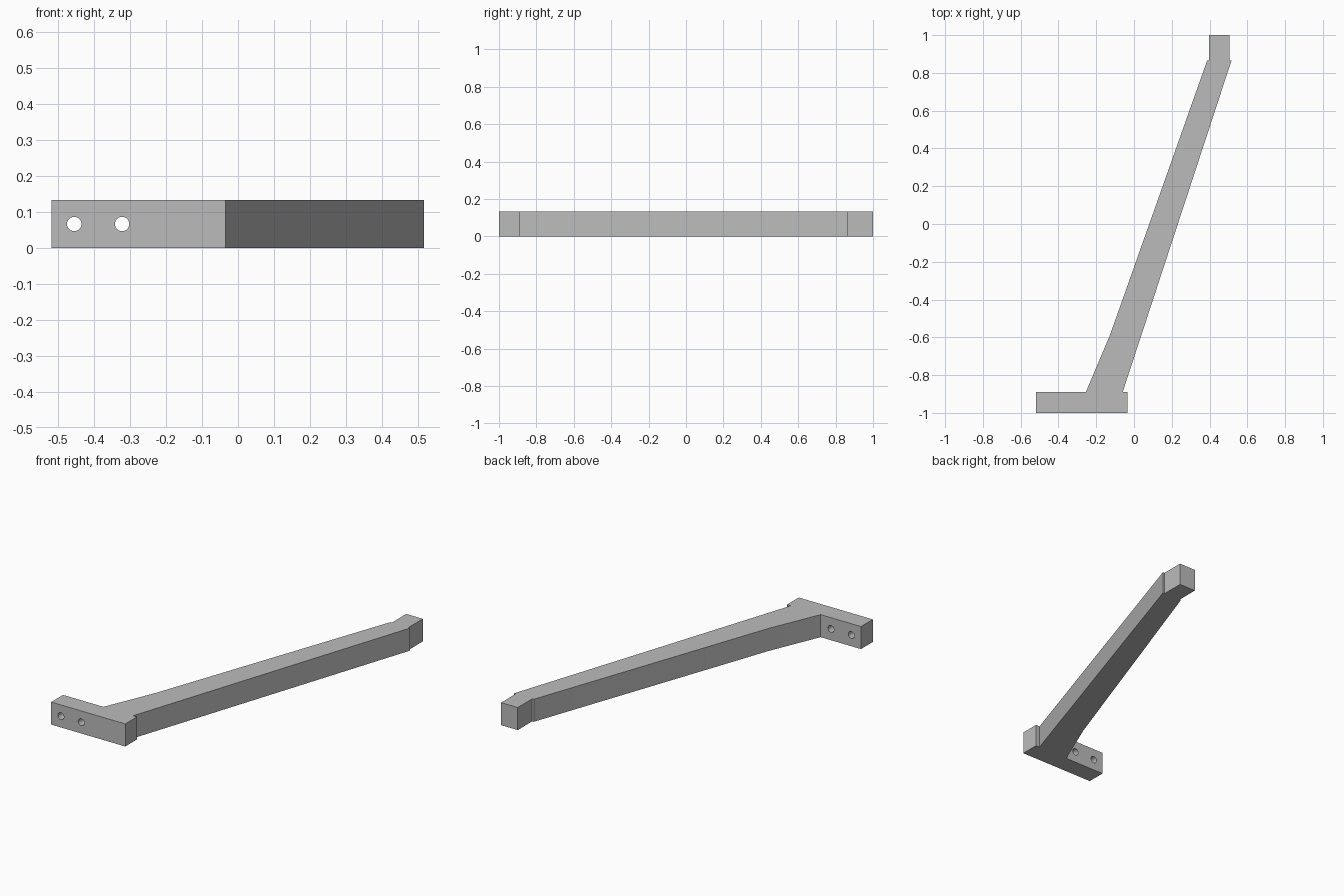
import bpy
import bmesh
from math import pi, radians

HEIGHT = 0.133

cube = bpy.data.objects.get("Cube")
if cube:
    bpy.data.objects.remove(cube, do_unlink=True)

grey = bpy.data.materials.new("plain grey")
grey.use_nodes = True
colour = (0.5, 0.5, 0.5, 1)
grey.diffuse_color = colour
grey.node_tree.nodes["Principled BSDF"].inputs["Base Color"].default_value = colour


def extruded(name, outline, height):
    """Raise a flat outline from the ground into a solid."""
    bm = bmesh.new()
    face = bm.faces.new([bm.verts.new((x, y, 0)) for x, y in outline])
    top = bmesh.ops.extrude_face_region(bm, geom=[face])["geom"]
    verts = [v for v in top if isinstance(v, bmesh.types.BMVert)]
    bmesh.ops.translate(bm, verts=verts, vec=(0, 0, height))
    bmesh.ops.recalc_face_normals(bm, faces=bm.faces)
    mesh = bpy.data.meshes.new(name)
    bm.to_mesh(mesh)
    bm.free()
    mesh.materials.append(grey)
    obj = bpy.data.objects.new(name, mesh)
    bpy.context.collection.objects.link(obj)
    return obj


def drill(target, x):
    """Cut a round hole front to back through the mounting foot."""
    bpy.ops.mesh.primitive_cylinder_add(
        vertices=32, radius=0.02, depth=0.3,
        location=(x, -0.945, HEIGHT / 2), rotation=(pi / 2, 0, 0))
    cutter = bpy.context.object
    cutter.name = "hole_cutter"
    cutter.hide_render = True
    cutter.data.materials.append(grey)
    mod = target.modifiers.new("screw hole", "BOOLEAN")
    mod.operation = "DIFFERENCE"
    mod.solver = "EXACT"
    mod.object = cutter
    bpy.context.view_layer.objects.active = target
    bpy.ops.object.modifier_apply(modifier=mod.name)
    bpy.data.objects.remove(cutter, do_unlink=True)


# Mounting foot, slanted arm with a gusset, and square end tab in one outline
foot = [(-0.518, -0.89), (-0.518, -1), (-0.035, -1), (-0.035, -0.89)]
arm_right = [(-0.06, -0.89), (0.516, 0.865)]
tab = [(0.505, 0.865), (0.505, 1), (0.397, 1), (0.397, 0.865)]
arm_left = [(0.387, 0.865), (-0.128, -0.59), (-0.255, -0.89)]
bracket = extruded("bracket_arm", foot + arm_right + tab + arm_left, HEIGHT)

# Two screw holes in the foot
for hole_x in (-0.455, -0.322):
    drill(bracket, hole_x)

# Rounded hole walls, crisp edges elsewhere
bpy.ops.object.select_all(action="DESELECT")
bracket.select_set(True)
bpy.context.view_layer.objects.active = bracket
bpy.ops.object.shade_smooth_by_angle(angle=radians(15))
